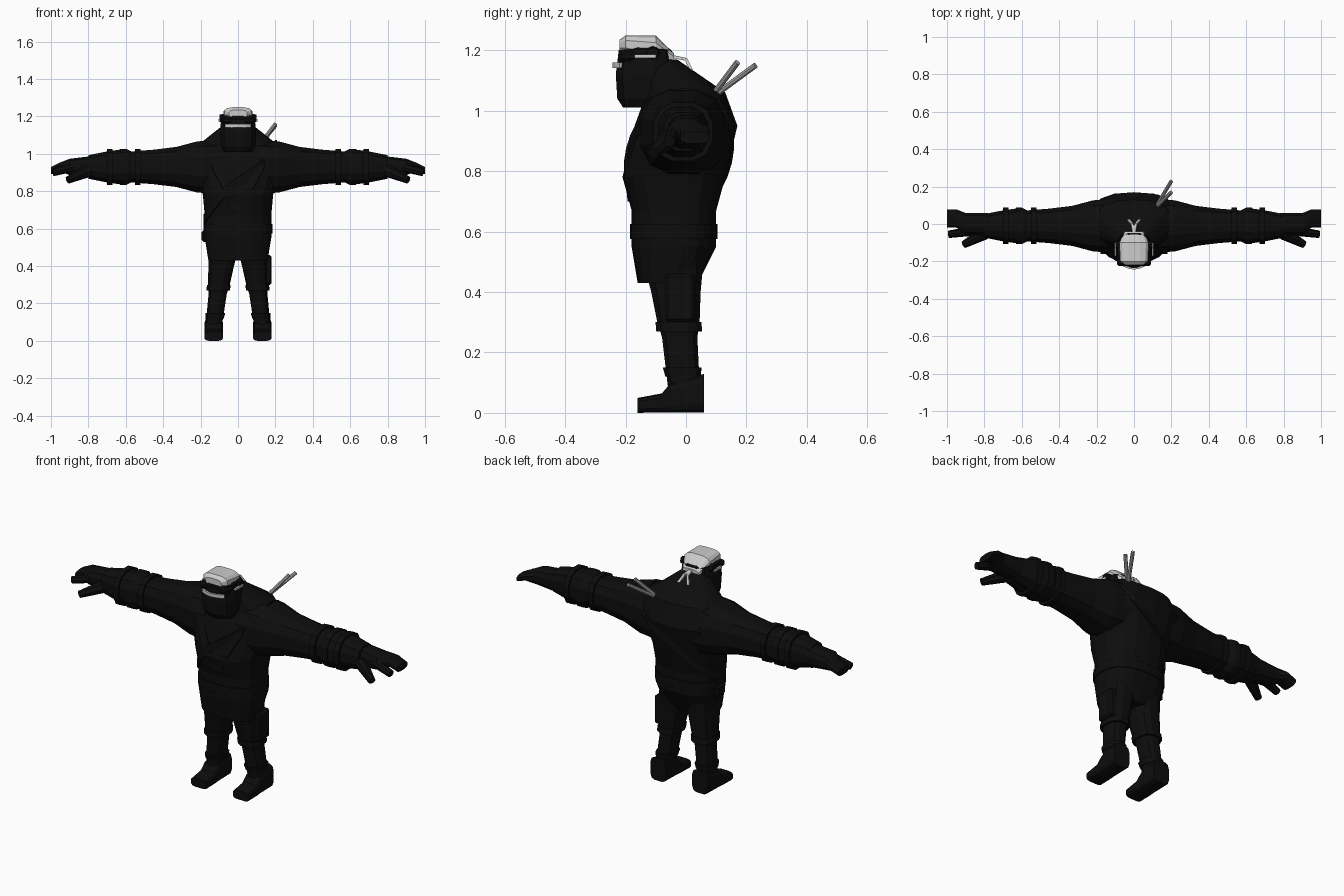
import bpy, bmesh, math
from mathutils import Vector

if "Cube" in bpy.data.objects:
    bpy.data.objects.remove(bpy.data.objects["Cube"])


def material(name, value):
    mat = bpy.data.materials.new(name)
    mat.use_nodes = True
    color = (value, value, value, 1)
    mat.diffuse_color = color
    mat.node_tree.nodes["Principled BSDF"].inputs["Base Color"].default_value = color
    return mat


BLACK = material("soft black", 0.004)
CLOTH = material("pale grey cloth", 0.6)
STEEL = material("stick grey", 0.4)


def finish(name, bm, mat):
    """Turn a bmesh into a coloured object."""
    bmesh.ops.recalc_face_normals(bm, faces=bm.faces)
    mesh = bpy.data.meshes.new(name)
    bm.to_mesh(mesh)
    bm.free()
    mesh.materials.append(mat)
    obj = bpy.data.objects.new(name, mesh)
    bpy.context.collection.objects.link(obj)
    return obj


def outline(center, radii, angle, square):
    """Point on a rounded-square outline."""
    waves = (math.cos(angle), math.sin(angle))
    return [c + r * math.copysign(abs(w) ** square, w)
            for c, r, w in zip(center, radii, waves)]


def loft(name, axis, stations, mat=BLACK, sides=12, square=0.8):
    """Skin outlines given as (position, center, radii) along an axis."""
    bm = bmesh.new()
    rings = []
    for position, center, radii in stations:
        ring = []
        for i in range(sides):
            point = outline(center, radii, math.tau * (i + 0.5) / sides, square)
            point.insert("xyz".index(axis), position)
            ring.append(bm.verts.new(point))
        rings.append(ring)
    for lower, upper in zip(rings, rings[1:]):
        for i in range(sides):
            bm.faces.new((lower[i - 1], lower[i], upper[i], upper[i - 1]))
    bm.faces.new(rings[0])
    bm.faces.new(rings[-1])
    return finish(name, bm, mat)


def ribbon(name, points, width, mat=BLACK, up="z", closed=False):
    """Flat band that follows a path."""
    bm = bmesh.new()
    half = Vector([width / 2 if letter == up else 0 for letter in "xyz"])
    pairs = [(bm.verts.new(Vector(p) - half), bm.verts.new(Vector(p) + half)) for p in points]
    following = pairs[1:] + (pairs[:1] if closed else [])
    for here, there in zip(pairs, following):
        bm.faces.new((here[0], there[0], there[1], here[1]))
    obj = finish(name, bm, mat)
    thickness = obj.modifiers.new("thickness", "SOLIDIFY")
    thickness.thickness = 0.01
    thickness.offset = 0
    return obj


def rod(name, start, end, start_radius, end_radius, mat=BLACK):
    """Straight tapered bar between two points."""
    start, end = Vector(start), Vector(end)
    bm = bmesh.new()
    bmesh.ops.create_cone(bm, cap_ends=True, segments=8, radius1=start_radius,
                          radius2=end_radius, depth=(end - start).length)
    obj = finish(name, bm, mat)
    obj.rotation_euler = (end - start).to_track_quat("Z", "Y").to_euler()
    obj.location = (start + end) / 2
    return obj


def block(name, center, size):
    """Bevelled box for small gear."""
    bm = bmesh.new()
    bmesh.ops.create_cube(bm, size=1)
    bmesh.ops.scale(bm, vec=size, verts=bm.verts)
    bmesh.ops.translate(bm, vec=center, verts=bm.verts)
    bmesh.ops.bevel(bm, geom=bm.edges[:], offset=0.01, segments=1, affect="EDGES")
    return finish(name, bm, BLACK)


# Coat: height, half width, middle depth and half depth
coat = [(0.43, 0.16, -0.06, 0.1), (0.55, 0.18, -0.04, 0.14), (0.67, 0.18, -0.04, 0.14),
        (0.78, 0.19, -0.04, 0.17), (0.95, 0.25, 0, 0.17), (1.06, 0.2, 0, 0.13),
        (1.17, 0.06, -0.08, 0.05)]
loft("coat", "z", [(z, (0, middle), (width, depth)) for z, width, middle, depth in coat], sides=18)


def coat_point(angle, height):
    """Point on the surface of the coat."""
    for low, high in zip(coat, coat[1:]):
        if low[0] <= height <= high[0]:
            blend = (height - low[0]) / (high[0] - low[0])
            width, middle, depth = Vector(low[1:]).lerp(Vector(high[1:]), blend)
            return (*outline((0, middle), (width, depth), angle, 0.8), height)


# Belt and diagonal shoulder strap
turn = [math.tau * i / 28 for i in range(28)]
ribbon("belt", [coat_point(a, 0.6) for a in turn], 0.05, closed=True)
ribbon("shoulder_strap", [coat_point(a, 0.85 + 0.2 * math.cos(a)) for a in turn], 0.05, closed=True)

for side, label in ((1, "left_"), (-1, "right_")):
    # Lapel
    ribbon(label + "lapel", [coat_point(side * step / 5 - math.pi / 2, 0.7 + step / 9)
                             for step in range(4)], 0.05, up="x")

    # Sleeve with cuffs
    def sleeve(name, stations):
        loft(label + name, "x", [(side * x, (-0.01, 0.93), (radius, radius))
                                 for x, radius in stations])

    sleeve("sleeve", [(0.1, 0.15), (0.22, 0.14), (0.33, 0.11), (0.45, 0.095), (0.57, 0.085),
                      (0.6, 0.1), (0.7, 0.085), (0.8, 0.065)])
    for x in (0.52, 0.6, 0.67):
        sleeve("sleeve_fold", [(x, 0.1), (x + 0.03, 0.1)])

    # Hand: palm, joined fingers, index finger and thumb
    loft(label + "hand", "x", [
        (side * 0.78, (0, 0.93), (0.06, 0.06)), (side * 0.9, (0, 0.93), (0.06, 0.045)),
        (side * 0.95, (0.03, 0.93), (0.05, 0.025)), (side, (0.03, 0.91), (0.05, 0.02))])
    rod(label + "index_finger", (side * 0.88, -0.04, 0.93), (side * 0.99, -0.055, 0.9), 0.025, 0.02)
    rod(label + "thumb", (side * 0.8, -0.05, 0.91), (side * 0.91, -0.11, 0.86), 0.035, 0.02)

    # Leg leaning inward with height
    def leg(name, stations):
        loft(label + name, "z", [(z, (side * (0.14 - z / 8), -z / 12), (radius, radius * 1.2))
                                 for z, radius in stations])

    leg("trouser", [(0.08, 0.045), (0.25, 0.05), (0.3, 0.06), (0.4, 0.07), (0.5, 0.085)])
    leg("boot_collar", [(0.12, 0.05), (0.15, 0.055)])
    leg("knee_strap", [(0.27, 0.065), (0.3, 0.065)])

    # Boot
    loft(label + "boot", "y", [(y, (side * 0.13, top / 2), (0.05, top / 2)) for y, top in (
        (-0.16, 0.05), (-0.08, 0.065), (-0.05, 0.1), (0.06, 0.13))], square=0.5)

    # Temple strap, ear and scarf tail
    ribbon("temple_strap", [(side * 0.1, y, 1.18) for y in (-0.17, -0.1)], 0.012, CLOTH)
    rod("ear", (side * 0.07, -0.11, 1.19), (side * 0.1, -0.11, 1.19), 0.025, 0.02)
    ribbon("scarf_tail", [(0, -0.05, 1.18), (side * 0.01, 0, 1.17), (side * 0.03, 0.02, 1.13)],
           0.014, CLOTH, up="x")

# Hip gear
block("thigh_holster", (0.155, -0.02, 0.38), (0.05, 0.1, 0.16))
block("belt_pouch", (-0.17, -0.04, 0.56), (0.05, 0.08, 0.06))

# Head with heavy jaw and dark brow
loft("head", "z", [(z, (0, -0.135), (radius, radius)) for z, radius in (
    (1.01, 0.075), (1.04, 0.095), (1.12, 0.1), (1.2, 0.09), (1.22, 0.06))])
block("brow", (0, -0.17, 1.18), (0.18, 0.11, 0.035))

# Pale band curved across the face
ribbon("face_band", [(step / 45, step * step / 400 - 0.238, 1.15) for step in range(-3, 4)],
       0.018, CLOTH)

# Headscarf sloping down to the back
loft("headscarf", "y", [
    (y, (0, (top + 1.14 - y / 4) / 2), (width, (top - 1.14 + y / 4) / 2)) for y, width, top in (
        (-0.22, 0.05, 1.235), (-0.2, 0.075, 1.25), (-0.1, 0.08, 1.25), (-0.04, 0.05, 1.19))],
    CLOTH, square=0.65)

# Pair of sticks on the back
for label, tip in (("outer", (0.2, 0.23, 1.15)), ("inner", (0.2, 0.17, 1.16))):
    rod(label + "_stick", (0.11, 0.08, 1.04), tip, 0.01, 0.01, STEEL)
